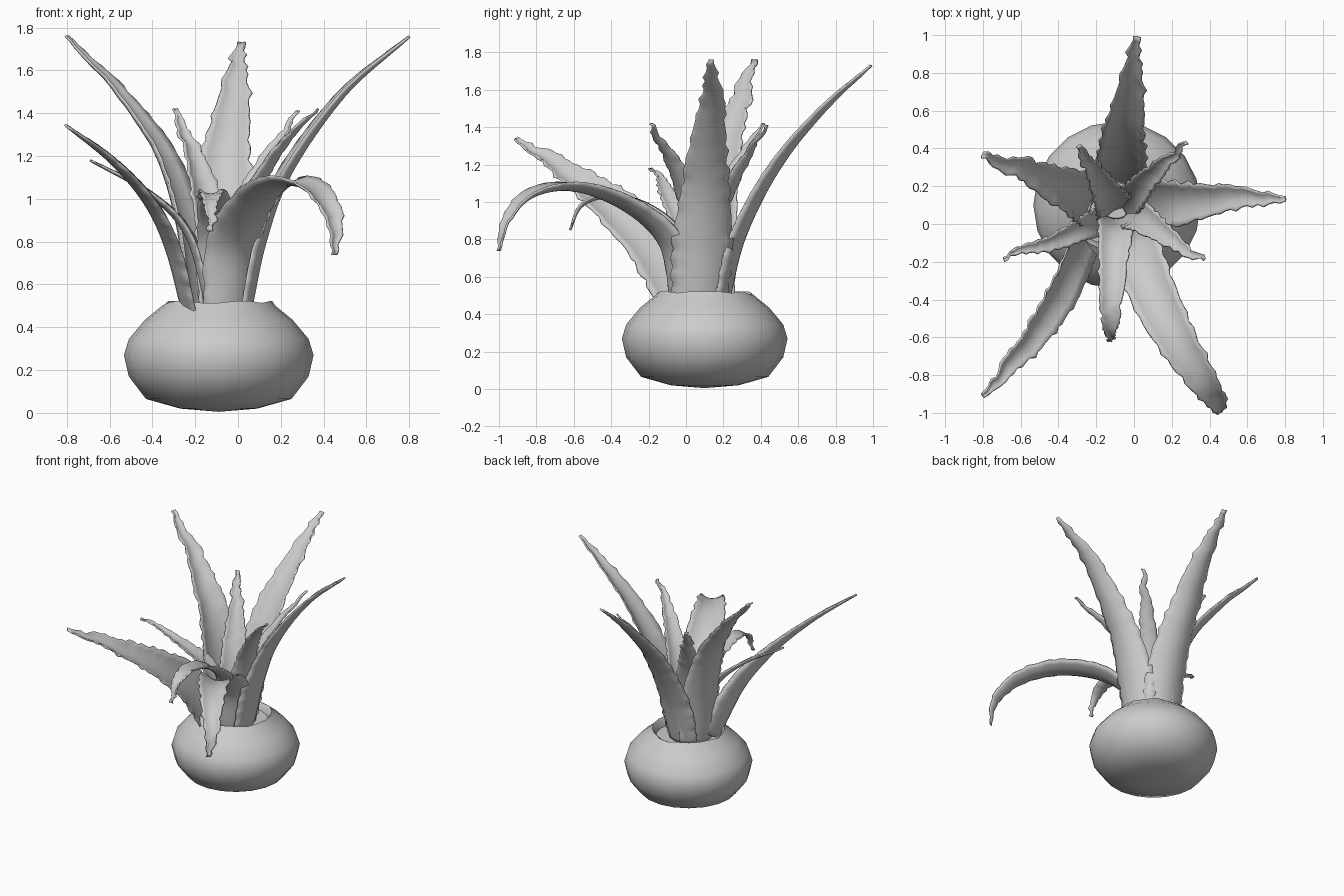
import bpy, bmesh, math, random
from mathutils import Vector

random.seed(4)
if "Cube" in bpy.data.objects:
    bpy.data.objects.remove(bpy.data.objects["Cube"])

grey = bpy.data.materials.new("plain grey")
grey.use_nodes = True
grey.diffuse_color = (0.6, 0.6, 0.6, 1)
grey.node_tree.nodes["Principled BSDF"].inputs["Base Color"].default_value = (0.6, 0.6, 0.6, 1)


def finish(bm, name, angle):
    bmesh.ops.recalc_face_normals(bm, faces=bm.faces)
    mesh = bpy.data.meshes.new(name)
    bm.to_mesh(mesh)
    bm.free()
    obj = bpy.data.objects.new(name, mesh)
    bpy.context.collection.objects.link(obj)
    mesh.materials.append(grey)
    bpy.ops.object.select_all(action="DESELECT")
    obj.select_set(True)
    bpy.context.view_layer.objects.active = obj
    bpy.ops.object.shade_smooth_by_angle(angle=math.radians(angle))
    return obj


# Round pot, spun from a profile with an inner lip and a soil floor
def make_pot(centre, profile, sides=20):
    bm = bmesh.new()
    verts = [bm.verts.new((centre[0] + r, centre[1], z)) for r, z in profile]
    edges = [bm.edges.new(pair) for pair in zip(verts, verts[1:])]
    bmesh.ops.spin(bm, geom=verts + edges, cent=(*centre, 0), axis=(0, 0, 1),
                   angle=math.tau, steps=sides)
    bmesh.ops.remove_doubles(bm, verts=bm.verts, dist=0.0005)
    # slightly uneven rim
    for v in bm.verts:
        if v.co.z > 0.51:
            v.co.z -= random.choice((0, 0, 0.008, 0.014))
    return finish(bm, "pot", 50)


make_pot((-0.09, 0.1), [(0, 0.005), (0.18, 0.02), (0.34, 0.065), (0.42, 0.17), (0.443, 0.27),
                        (0.42, 0.345), (0.345, 0.435), (0.265, 0.5), (0.25, 0.522),
                        (0.235, 0.5), (0.225, 0.46), (0, 0.46)])


def curve_point(points, t):
    """Smooth path through the points, with t from 0 to 1."""
    u = t * (len(points) - 1)
    i = min(int(u), len(points) - 2)
    f = u - i
    b, c = points[i], points[i + 1]
    a = points[i - 1] if i else b * 2 - c
    d = points[i + 2] if i + 2 < len(points) else c * 2 - b
    return (b * 2 + (c - a) * f + (a * 2 - b * 5 + c * 4 - d) * f ** 2
            + (b * 3 - a - c * 3 + d) * f ** 3) / 2


# Leaf: a tapering channelled blade with ragged edges and a wavering thin tip;
# turn swings the blade's face away from the direction in which it leans
def make_leaf(name, width, path, turn=0, rows=44, cols=8):
    points = [Vector(p) for p in path]
    out = points[-1] - points[0]
    heading = math.atan2(out.y, out.x) + math.radians(turn)
    across = Vector((-math.sin(heading), math.cos(heading), 0))
    bm = bmesh.new()
    grid = []
    sway = 0
    for r in range(rows + 1):
        t = r / rows
        centre = curve_point(points, t)
        along = curve_point(points, min(t + 0.02, 1)) - curve_point(points, max(t - 0.02, 0))
        along.normalize()
        side = (across - along * across.dot(along)).normalized()
        inward = along.cross(side)
        swell = 0.74 + 0.26 * math.sin(math.pi / 2 * min(t / 0.3, 1))
        half = width / 2 * (swell * (1 - t ** 1.4) + 0.08)
        sway = sway * 0.7 + random.uniform(-0.012, 0.012) * t * t
        rough = 0.002 + 0.016 * width
        tooth = [rough * (0.6 * (r % 3 - 1) + random.uniform(-1, 1)) for _ in range(2)]
        row = []
        for c in range(cols + 1):
            s = c / cols * 2 - 1
            ragged = tooth[s > 0] * abs(s) ** 3 * math.copysign(1, s)
            cup = half * (0.4 * s * s - 0.18)
            row.append(bm.verts.new(centre + side * (half * s + ragged + sway) + inward * cup))
        grid.append(row)
    for lower, upper in zip(grid, grid[1:]):
        for c in range(cols):
            bm.faces.new((lower[c], lower[c + 1], upper[c + 1], upper[c]))
    leaf = finish(bm, name, 60)
    thick = leaf.modifiers.new("thickness", "SOLIDIFY")
    thick.thickness = 0.01
    thick.offset = 0


# Five long outer leaves
make_leaf("back_leaf", 0.32, [(-0.09, 0.2, 0.46), (-0.07, 0.29, 0.82), (-0.05, 0.49, 1.2),
                              (-0.02, 0.75, 1.51), (0.02, 0.99, 1.73)])
make_leaf("left_leaf", 0.34, [(0.03, 0.07, 0.46), (0.1, 0.09, 0.8), (0.23, 0.11, 1.13),
                              (0.49, 0.13, 1.49), (0.8, 0.15, 1.76)])
make_leaf("right_leaf", 0.33, [(-0.2, 0.13, 0.46), (-0.24, 0.14, 0.85), (-0.35, 0.18, 1.2),
                               (-0.55, 0.27, 1.49), (-0.8, 0.37, 1.76)])
make_leaf("front_right_leaf", 0.32, [(-0.23, 0.0, 0.46), (-0.31, -0.17, 0.77),
                                     (-0.42, -0.41, 0.99), (-0.59, -0.67, 1.18),
                                     (-0.8, -0.91, 1.34)], turn=-57)
make_leaf("front_left_leaf", 0.3, [(-0.04, -0.04, 0.46), (-0.01, -0.1, 0.78),
                                   (0.08, -0.32, 0.98), (0.22, -0.6, 1.08),
                                   (0.36, -0.83, 1.04), (0.44, -0.96, 0.9),
                                   (0.47, -0.99, 0.74)])

# Five short inner leaves
make_leaf("small_front_leaf", 0.19, [(-0.1, 0.04, 0.48), (-0.1, -0.02, 0.8), (-0.11, -0.2, 0.97),
                                     (-0.12, -0.42, 1.03), (-0.13, -0.56, 0.98),
                                     (-0.13, -0.62, 0.85)])
make_leaf("small_left_leaf", 0.2, [(-0.05, 0.06, 0.48), (0.03, 0.04, 0.9), (0.17, -0.06, 1.19),
                                   (0.37, -0.19, 1.42)])
make_leaf("small_back_left_leaf", 0.19, [(-0.07, 0.08, 0.48), (-0.01, 0.14, 0.85),
                                         (0.11, 0.27, 1.14), (0.28, 0.43, 1.41)])
make_leaf("small_back_right_leaf", 0.23, [(-0.1, 0.06, 0.48), (-0.12, 0.12, 0.85),
                                          (-0.19, 0.24, 1.14), (-0.3, 0.41, 1.42)])
make_leaf("small_right_leaf", 0.17, [(-0.13, 0.05, 0.48), (-0.23, 0.0, 0.83),
                                     (-0.42, -0.09, 1.03), (-0.69, -0.18, 1.18)], turn=-25)
